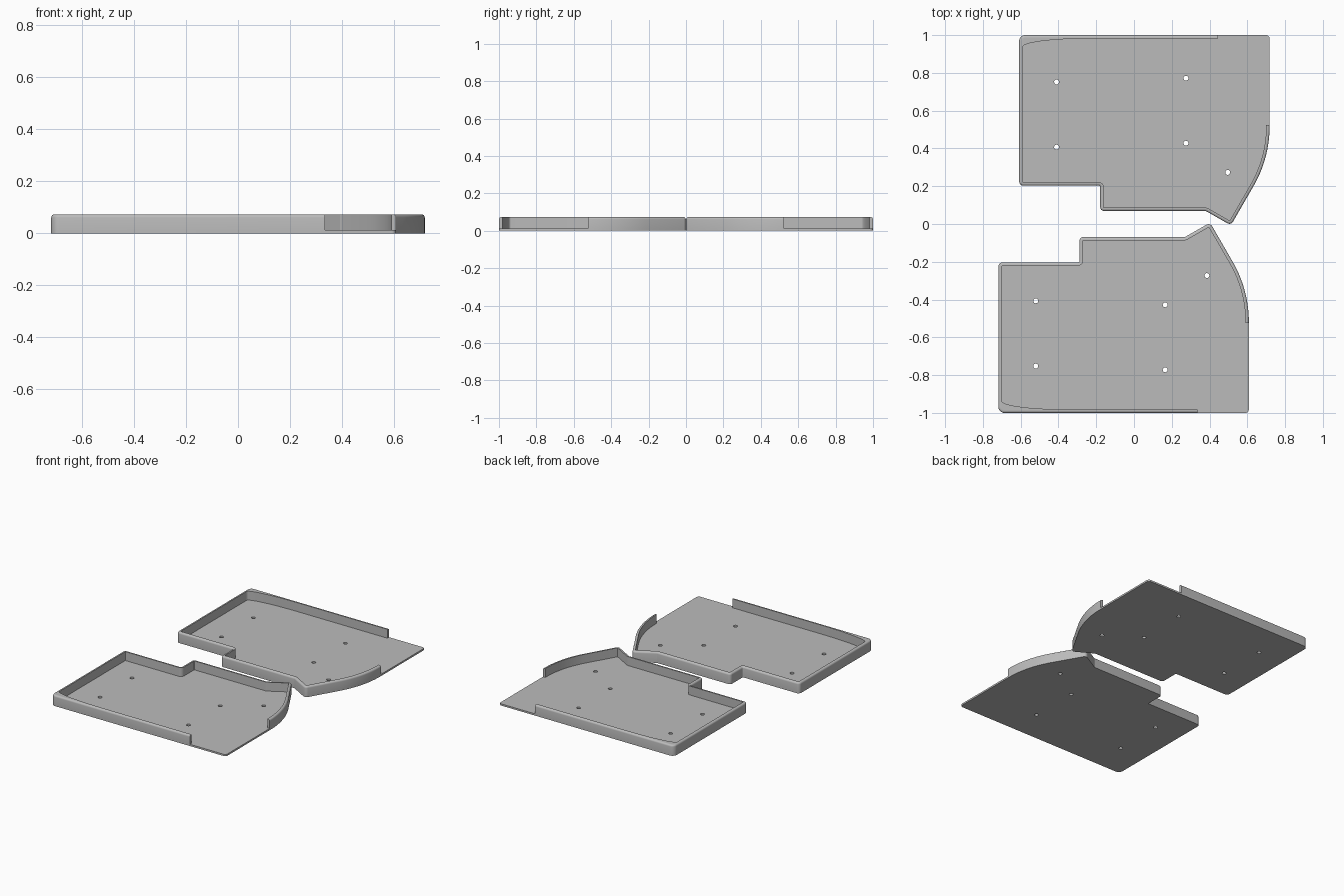
import bpy, bmesh, math
from mathutils import Vector

if "Cube" in bpy.data.objects:
    bpy.data.objects.remove(bpy.data.objects["Cube"])

FLOOR, HEIGHT, WALL, ROUND = 0.012, 0.073, 0.018, 0.012

# Wall path, clockwise: x, y, corner radius, corner segments
PATH = [(0.335, -1.0, 0, 0), (-0.718, -1.0, 0.032, 8), (-0.718, -0.203, 0.022, 6),
        (-0.289, -0.203, 0.006, 4), (-0.289, -0.069, 0.02, 6), (0.27, -0.069, 0.015, 4),
        (0.403, 0.007, 0.022, 6), (0.608, -0.348, 0.634, 14), (0.608, -0.525, 0, 0)]
HOLES = [(-0.52, -0.407), (-0.52, -0.752), (0.165, -0.428), (0.165, -0.772), (0.386, -0.273)]

grey = bpy.data.materials.new("light_grey")
grey.diffuse_color = (0.5, 0.5, 0.5, 1)
grey.use_nodes = True
grey.node_tree.nodes["Principled BSDF"].inputs["Base Color"].default_value = grey.diffuse_color


def outline(path, d=0.0, closed=False):
    """Rounded path moved inwards by d; the point count does not depend on d."""
    pts = [Vector(p[:2]) for p in path]
    n, out = len(pts), []
    for i, (p, (_, _, rad, seg)) in enumerate(zip(pts, path)):
        a = (p - pts[i - 1]).normalized() if closed or i > 0 else None
        b = (pts[(i + 1) % n] - p).normalized() if closed or i < n - 1 else None
        a, b = a or b, b or a
        na, nb = Vector((a.y, -a.x)), Vector((b.y, -b.x))
        corner = p + (na + nb) * d / (1 + na.dot(nb))
        if not seg:
            out.append(corner)
            continue
        turn = a.x * b.y - a.y * b.x
        side = -1 if turn < 0 else 1          # clockwise turns are convex
        r = max(rad + side * d, 0.002)
        half = math.atan2(abs(turn), a.dot(b)) / 2
        start = corner - a * r * math.tan(half)
        centre = start - na * r * side
        for k in range(seg + 1):
            t = side * 2 * half * k / seg
            c, s = math.cos(t), math.sin(t)
            v = start - centre
            out.append(centre + Vector((v.x * c - v.y * s, v.x * s + v.y * c)))
    return out


def finish(name, bm, back):
    """Place the part in the front tray or, mirrored, in the back tray."""
    for v in bm.verts:
        if back:
            v.co.x, v.co.y = v.co.x + 0.11, -v.co.y
    bmesh.ops.recalc_face_normals(bm, faces=bm.faces)
    me = bpy.data.meshes.new(name)
    bm.to_mesh(me)
    bm.free()
    me.materials.append(grey)
    me.shade_smooth()
    me.set_sharp_from_angle(angle=math.radians(30))
    bpy.context.collection.objects.link(bpy.data.objects.new(name, me))


def plate(name, loops, z0, z1, back):
    """Flat plate from an outer loop and hole loops."""
    bm = bmesh.new()
    for loop in loops:
        vs = [bm.verts.new((p[0], p[1], z0)) for p in loop]
        for i, v in enumerate(vs):
            bm.edges.new((vs[i - 1], v))
    bmesh.ops.triangle_fill(bm, edges=bm.edges[:], use_beauty=True, use_dissolve=False)
    ext = bmesh.ops.extrude_face_region(bm, geom=bm.faces[:], use_keep_orig=True)
    for g in ext["geom"]:
        if isinstance(g, bmesh.types.BMVert):
            g.co.z = z1
    finish(name, bm, back)


def rim(name, back):
    """Upright wall with a rounded outer top edge."""
    prof = [(0, FLOOR)]
    for k in range(5):
        a = math.pi / 2 * k / 4
        prof.append((ROUND * (1 - math.cos(a)), HEIGHT - ROUND + ROUND * math.sin(a)))
    prof += [(WALL, HEIGHT), (WALL, FLOOR)]
    bm = bmesh.new()
    rows = [[bm.verts.new((p.x, p.y, z)) for p in outline(PATH, d)] for d, z in prof]
    for r0, r1 in zip(rows, rows[1:]):
        for i in range(len(r0) - 1):
            bm.faces.new((r0[i], r0[i + 1], r1[i + 1], r1[i]))
    for end in (0, -1):
        bm.faces.new([r[end] for r in rows])
    finish(name, bm, back)


for label, back in (("front", False), ("back", True)):
    # Base plate with screw holes
    base = outline([(0.608, -1.0, 0.018, 6)] + PATH[1:-1], closed=True)
    circles = [[(x + 0.013 * math.cos(k * math.pi / 8), y + 0.013 * math.sin(k * math.pi / 8))
                for k in range(16)] for x, y in HOLES]
    plate(label + "_tray_floor", [base] + circles, 0, FLOOR, back)
    rim(label + "_tray_wall", back)
    # Long curved filler in the outer corner
    curve = [(-0.70 + 0.36 * (1 - math.cos(t)), -0.982 + 0.045 * (1 - math.sin(t)))
             for t in [math.pi / 2 * k / 12 for k in range(13)]]
    plate(label + "_corner_fill", [[(-0.70, -0.982)] + curve], FLOOR, HEIGHT, back)
